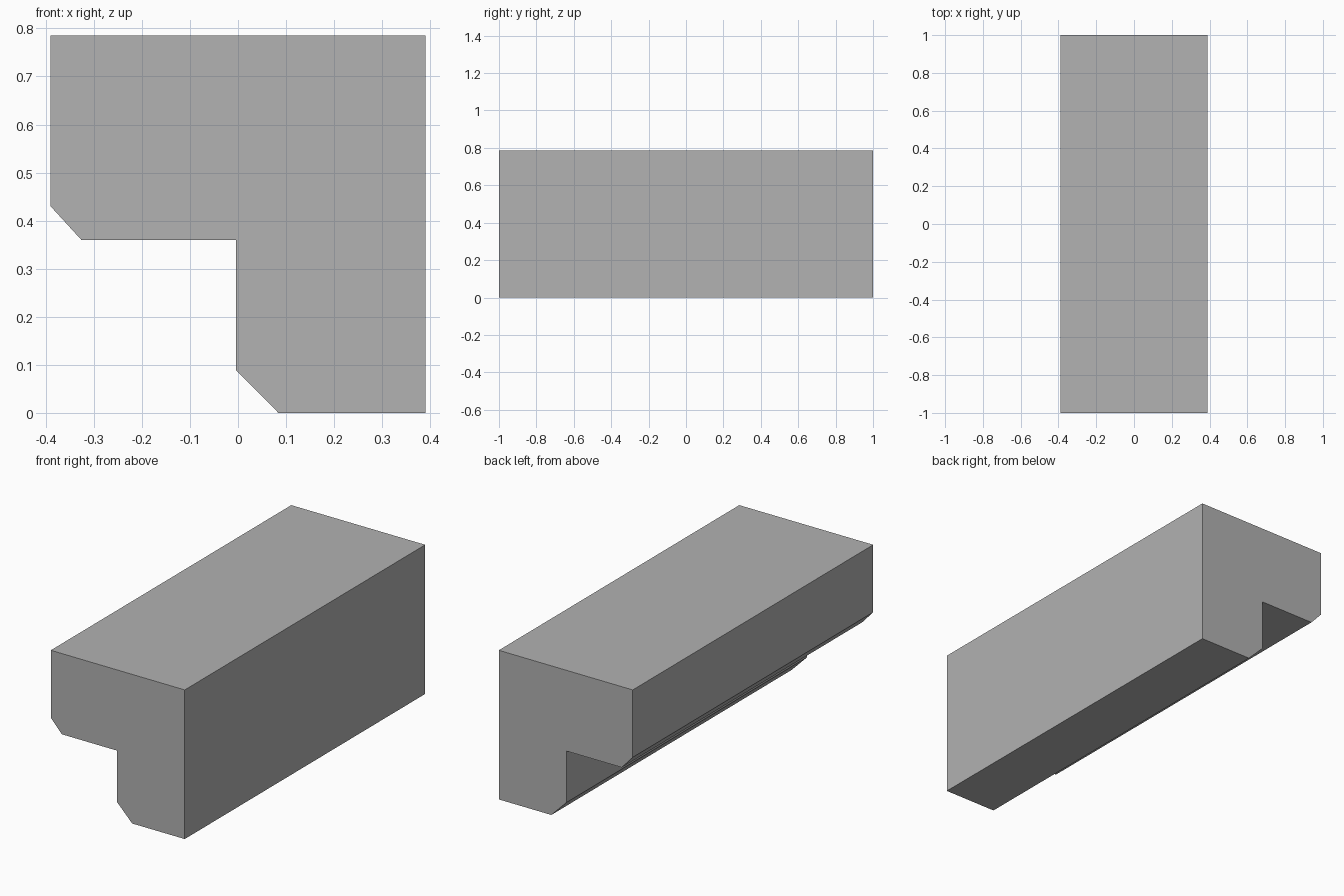
import bpy
import bmesh

cube = bpy.data.objects.get("Cube")
if cube:
    bpy.data.objects.remove(cube, do_unlink=True)

# Plain grey material
grey = bpy.data.materials.new("plain_grey")
grey.use_nodes = True
colour = (0.445, 0.445, 0.445, 1)
grey.diffuse_color = colour
grey.node_tree.nodes["Principled BSDF"].inputs["Base Color"].default_value = colour

# L-shaped cross-section (x, z) with two chamfered lower corners
half_width, height, half_length = 0.39, 0.785, 1.0
profile = [
    (-half_width, height), (-half_width, 0.43), (-0.326, 0.36), (-0.004, 0.36),
    (-0.004, 0.089), (0.084, 0), (half_width, 0), (half_width, height),
]

# Extrude the section from front to back
bm = bmesh.new()
front = bm.faces.new([bm.verts.new((x, -half_length, z)) for x, z in profile])
extruded = bmesh.ops.extrude_face_region(bm, geom=[front], use_keep_orig=True)["geom"]
moved = [v for v in extruded if isinstance(v, bmesh.types.BMVert)]
bmesh.ops.translate(bm, verts=moved, vec=(0, 2 * half_length, 0))
bmesh.ops.recalc_face_normals(bm, faces=bm.faces)

mesh = bpy.data.meshes.new("chamfered_beam")
bm.to_mesh(mesh)
bm.free()
mesh.materials.append(grey)
beam = bpy.data.objects.new("chamfered_beam", mesh)
bpy.context.collection.objects.link(beam)
